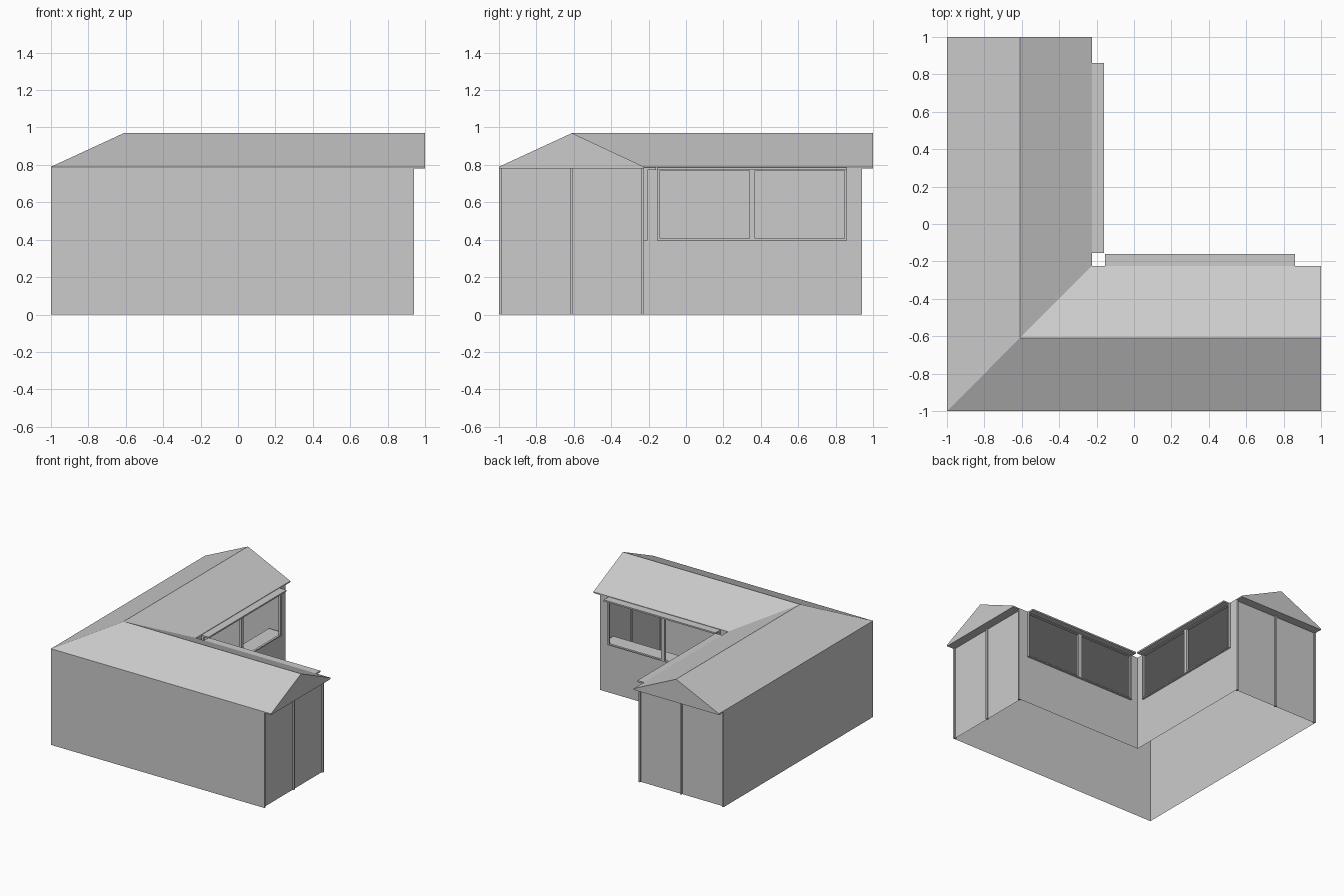
import bpy, bmesh

if "Cube" in bpy.data.objects:
    bpy.data.objects.remove(bpy.data.objects["Cube"])

R, E, W = -0.61, -0.225, 0.94      # ridge line, inner eave line, wall end
TOP = 0.78                         # wall top


def finish(name, bm):
    me = bpy.data.meshes.new(name)
    bm.to_mesh(me)
    bm.free()
    ob = bpy.data.objects.new(name, me)
    bpy.context.collection.objects.link(ob)
    return ob


def quads(bm, faces):
    for f in faces:
        bm.faces.new([bm.verts.new(p) for p in f])
    bmesh.ops.remove_doubles(bm, verts=bm.verts, dist=1e-4)


def box(bm, lo, hi):
    vs = bmesh.ops.create_cube(bm, size=1)["verts"]
    for v in vs:
        v.co = [(l + h) / 2 + c * (h - l) for l, h, c in zip(lo, hi, v.co)]


def both_wings(name, bm):
    # second wing is the first reflected across the diagonal x = y
    finish(name + "_right_wing", bm.copy())
    for v in bm.verts:
        v.co.x, v.co.y = v.co.y, v.co.x
    bmesh.ops.reverse_faces(bm, faces=bm.faces)
    finish(name + "_back_wing", bm)


def wall(x0, x1, y, z0, z1):       # upright sheet facing +y
    return [(x1, y, z0), (x0, y, z0), (x0, y, z1), (x1, y, z1)]


# L-shaped roof: hipped outer corner, valley, gables and thin fascia
bm = bmesh.new()
z0, z1, z2 = TOP, 0.79, 0.97
foot = [(-1, -1), (1, -1), (1, E), (E, E), (E, 1), (-1, 1)]
for i, (a, b) in enumerate(foot):
    c, d = foot[(i + 1) % 6]
    quads(bm, [[(a, b, z0), (c, d, z0), (c, d, z1), (a, b, z1)]])
hub, ra, rb = (R, R, z2), (1, R, z2), (R, 1, z2)
quads(bm, [
    [(-1, -1, z1), (1, -1, z1), ra, hub],
    [(1, E, z1), (E, E, z1), hub, ra],
    [(E, E, z1), (E, 1, z1), rb, hub],
    [(-1, 1, z1), (-1, -1, z1), hub, rb],
    [(1, -1, z1), (1, E, z1), ra],
    [(E, 1, z1), (-1, 1, z1), rb],
    [(1, E, z0), (1, -1, z0), (-1, -1, z0), (E, E, z0)],
    [(E, E, z0), (-1, -1, z0), (-1, 1, z0), (E, 1, z0)],
])
finish("roof", bm)

# Outer long walls
bm = bmesh.new()
quads(bm, [[(-1, -1, 0), (W, -1, 0), (W, -1, TOP), (-1, -1, TOP)]])
both_wings("outer_wall", bm)

# Inner courtyard walls with the serving opening
A, B, S = -0.155, 0.86, 0.40
bm = bmesh.new()
quads(bm, [wall(E, A, E, 0, S), wall(A, B, E, 0, S), wall(B, W, E, 0, S),
           wall(E, A, E, S, TOP), wall(B, W, E, S, TOP)])
both_wings("courtyard_wall", bm)

# End walls, slightly recessed between thin posts
bm = bmesh.new()
x = W - 0.012
quads(bm, [[(x, -1, 0), (x, E, 0), (x, E, TOP), (x, -1, TOP)]])
both_wings("end_wall", bm)
bm = bmesh.new()
for y in (-1, R - 0.007, E - 0.014):
    box(bm, (W - 0.02, y, 0), (W, y + 0.014, TOP))
both_wings("end_posts", bm)

# Window frames with a central mullion
bm = bmesh.new()
y0, y1 = E, -0.207
for a, b in ((A, -0.14), (0.34, 0.37), (0.847, B)):
    box(bm, (a, y0, S), (b, y1, TOP))
for a, b in ((S - 0.003, S + 0.006), (0.77, TOP)):
    box(bm, (A, y0, a), (B, y1, b))
both_wings("window_frame", bm)

# Thin awning ledges above the windows
bm = bmesh.new()
box(bm, (A, E - 0.01, 0.774), (B, -0.16, 0.786))
both_wings("awning", bm)

# Interior counters behind the openings
bm = bmesh.new()
box(bm, (E, -0.355, S - 0.015), (W - 0.03, E, S))
both_wings("counter", bm)
